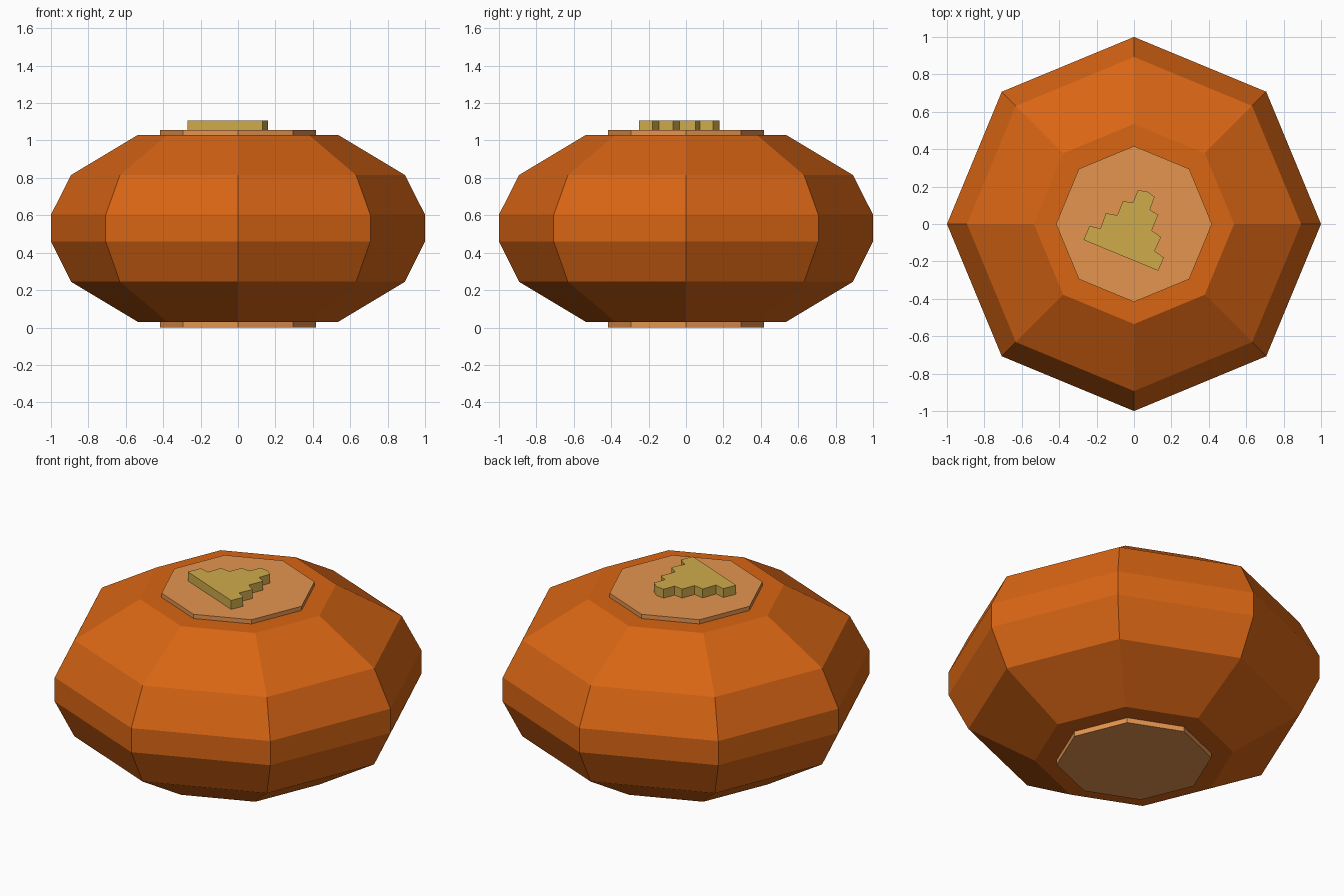
import bpy, bmesh
from math import cos, sin, pi

if "Cube" in bpy.data.objects:
    bpy.data.objects.remove(bpy.data.objects["Cube"])

SIDES = 8


def material(name, rgb):
    mat = bpy.data.materials.new(name)
    mat.diffuse_color = (*rgb, 1)
    mat.use_nodes = True
    mat.node_tree.nodes["Principled BSDF"].inputs["Base Color"].default_value = mat.diffuse_color
    return mat


def loft(name, sections, mat):
    """Skin a stack of equal-length point rings and cap both ends."""
    bm = bmesh.new()
    rings = [[bm.verts.new(p) for p in section] for section in sections]
    n = len(rings[0])
    for low, high in zip(rings, rings[1:]):
        for i in range(n):
            j = (i + 1) % n
            bm.faces.new((low[i], low[j], high[j], high[i]))
    bm.faces.new(rings[0][::-1])
    bm.faces.new(rings[-1])
    bmesh.ops.recalc_face_normals(bm, faces=bm.faces)
    mesh = bpy.data.meshes.new(name)
    bm.to_mesh(mesh)
    bm.free()
    mesh.materials.append(mat)
    obj = bpy.data.objects.new(name, mesh)
    bpy.context.collection.objects.link(obj)
    return obj


def octagon(radius, z):
    return [(radius * cos(2 * pi * i / SIDES), radius * sin(2 * pi * i / SIDES), z)
            for i in range(SIDES)]


orange = material("orange", (0.69, 0.13, 0.007))
tan = material("tan", (0.78, 0.30, 0.08))
gold = material("gold", (0.63, 0.41, 0.07))

# Faceted body
profile = [(0.535, 0.03), (0.893, 0.245), (1, 0.46),
           (1, 0.603), (0.893, 0.815), (0.535, 1.03)]
loft("body", [octagon(r, z) for r, z in profile], orange)

# Thin plates on the bottom and top
loft("bottom_plate", [octagon(0.417, z) for z in (0, 0.03)], tan)
loft("top_plate", [octagon(0.417, z) for z in (1.03, 1.055)], tan)

# Raised stepped wedge on the top plate
outline = [(-0.27, -0.085), (0.13, -0.25), (0.16, -0.18), (0.11, -0.145),
           (0.145, -0.07), (0.095, -0.035), (0.13, 0.05), (0.085, 0.075),
           (0.11, 0.145), (0.07, 0.175), (0.02, 0.18), (-0.005, 0.115),
           (-0.06, 0.122), (-0.09, 0.047), (-0.15, 0.058), (-0.18, -0.025),
           (-0.238, -0.01)]
loft("stepped_wedge", [[(x, y, z) for x, y in outline] for z in (1.055, 1.108)], gold)
